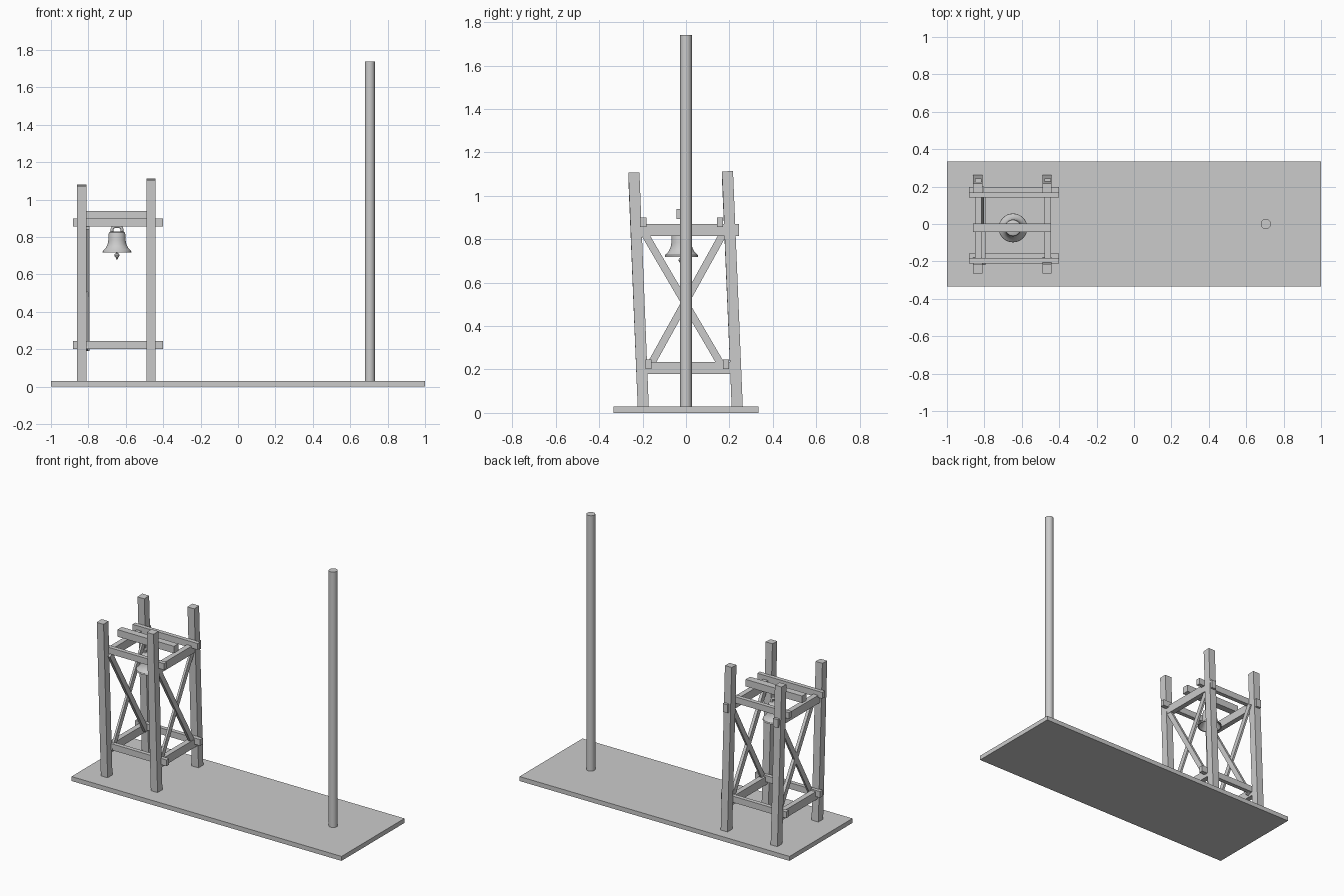
import bpy, bmesh, math
from mathutils import Vector, Matrix

if "Cube" in bpy.data.objects:
    bpy.data.objects.remove(bpy.data.objects["Cube"])


def make(name, bm, smooth=False):
    bmesh.ops.recalc_face_normals(bm, faces=bm.faces)
    me = bpy.data.meshes.new(name)
    bm.to_mesh(me)
    bm.free()
    ob = bpy.data.objects.new(name, me)
    bpy.context.collection.objects.link(ob)
    if smooth:
        bpy.context.view_layer.objects.active = ob
        ob.select_set(True)
        bpy.ops.object.shade_smooth_by_angle(angle=math.radians(35))
        ob.select_set(False)
    return ob


def box(name, x, y, z):
    bm = bmesh.new()
    lo, hi = zip(x, y, z)
    size = [b - a for a, b in zip(lo, hi)]
    mid = [(a + b) / 2 for a, b in zip(lo, hi)]
    bmesh.ops.create_cube(bm, size=1, matrix=Matrix.Translation(mid) @ Matrix.Diagonal((*size, 1)))
    return make(name, bm)


def strut(name, x, y0, z0, y1, z1, width):
    """Square-ended timber between two points in a YZ plane; x is its thickness range."""
    a, b = Vector((sum(x) / 2, y0, z0)), Vector((sum(x) / 2, y1, z1))
    d = b - a
    rot = Matrix.Rotation(math.atan2(-d.y, d.z), 4, 'X')
    bm = bmesh.new()
    bmesh.ops.create_cube(bm, size=1, matrix=Matrix.Translation((a + b) / 2) @ rot
                          @ Matrix.Diagonal((x[1] - x[0], width, d.length, 1)))
    return make(name, bm)


def lathe(name, profile, centre, steps=32):
    bm = bmesh.new()
    vs = [bm.verts.new((r, 0, z)) for r, z in profile]
    es = [bm.edges.new(p) for p in zip(vs, vs[1:])]
    bmesh.ops.spin(bm, geom=vs + es, cent=(0, 0, 0), axis=(0, 0, 1), angle=2 * math.pi, steps=steps)
    bmesh.ops.remove_doubles(bm, verts=bm.verts, dist=1e-5)
    bmesh.ops.translate(bm, verts=bm.verts, vec=centre)
    return make(name, bm, True)


# Ground slab and tall pole
box("base_slab", (-1, 1), (-.333, .333), (0, .03))
bm = bmesh.new()
bmesh.ops.create_cone(bm, cap_ends=True, segments=32, radius1=.027, radius2=.027, depth=1.715,
                      matrix=Matrix.Translation((.705, 0, .8825)))
make("pole", bm, True)

# Both tower sides: leaning posts, cross rails and X braces
sides = (("left", (-.86, -.81), 1.075, (-.85, -.815), (-.815, -.795)),
         ("right", (-.49, -.44), 1.107, (-.478, -.443), (-.465, -.445)))
for side, px, top, rx, bx in sides:
    strut(side + "_front_post", px, -.197, .028, -.24, top, .051)
    strut(side + "_back_post", px, .236, .028, .191, top + .006, .051)
    box(side + "_upper_rail", rx, (-.21, .243), (.815, .871))
    box(side + "_lower_rail", rx, (-.19, .225), (.18, .235))
    strut(side + "_brace_a", bx, -.205, .85, .175, .2, .034)
    strut(side + "_brace_b", (bx[0], bx[1] - .006), .185, .85, -.175, .2, .034)

# Long rails running between the sides, on the inner post faces
for name, y, z in (("front_upper", -.197, .857), ("back_upper", .157, .857),
                   ("front_lower", -.172, .203), ("back_lower", .185, .203)):
    box(name + "_long_rail", (-.882, -.4), (y - .014, y + .014), (z, z + .042))

# Bell beam and hollow bell
box("bell_beam", (-.862, -.443), (-.044, .002), (.893, .94))
C = (-.647, -.021, 0)
lathe("bell", [(0, .83), (.034, .83), (.042, .825), (.045, .815), (.046, .785), (.05, .762),
               (.06, .742), (.075, .728), (.077, .718), (.07, .718), (.054, .74), (.043, .765),
               (.039, .785), (.038, .815), (0, .822)], C)

# Clapper
lathe("clapper", [(0, .822), (.004, .822), (.004, .715), (.011, .711), (.014, .703), (.011, .695),
                  (.005, .69), (.004, .681), (0, .679)], C, 16)

# Bell handle
cu = bpy.data.curves.new("bell_handle", 'CURVE')
cu.dimensions = '3D'
cu.bevel_depth = .008
cu.bevel_resolution = 2
cu.use_fill_caps = True
sp = cu.splines.new('POLY')
pts = [(-.026, .825), (-.027, .843), (-.021, .853), (-.01, .856),
       (.01, .856), (.021, .853), (.027, .843), (.026, .825)]
sp.points.add(len(pts) - 1)
for p, (x, z) in zip(sp.points, pts):
    p.co = (C[0] + x, C[1], z, 1)
bpy.context.collection.objects.link(bpy.data.objects.new("bell_handle", cu))
